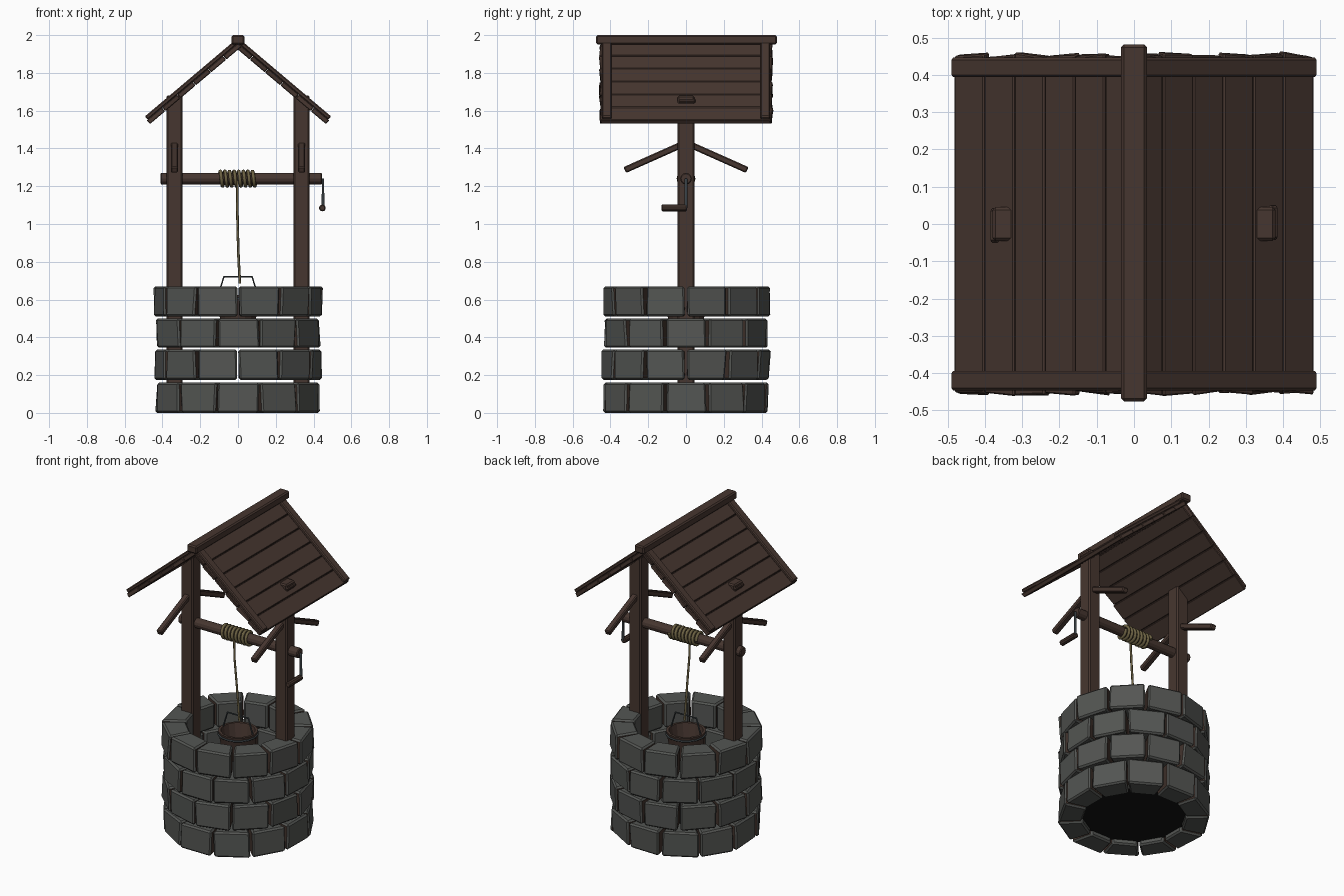
import bpy, bmesh, math, random
from mathutils import Matrix, Vector

if "Cube" in bpy.data.objects:
    bpy.data.objects.remove(bpy.data.objects["Cube"])

random.seed(4)


def material(name, rgb):
    m = bpy.data.materials.new(name)
    m.diffuse_color = (*rgb, 1)
    m.use_nodes = True
    m.node_tree.nodes["Principled BSDF"].inputs["Base Color"].default_value = m.diffuse_color
    return m


WOOD = material("dark wood", (0.062, 0.037, 0.029))
STONE = material("grey stone", (0.088, 0.092, 0.086))
DIRT = material("dirty joint", (0.055, 0.034, 0.026))
ROPE = material("olive rope", (0.15, 0.12, 0.055))
METAL = material("dark metal", (0.04, 0.05, 0.055))
WATER = material("black water", (0.006, 0.006, 0.006))


def finish(name, bm, *mats):
    bmesh.ops.recalc_face_normals(bm, faces=bm.faces)
    me = bpy.data.meshes.new(name)
    bm.to_mesh(me)
    bm.free()
    ob = bpy.data.objects.new(name, me)
    bpy.context.collection.objects.link(ob)
    for m in mats:
        me.materials.append(m)
    return ob


def bevel(bm, width):
    bmesh.ops.bevel(bm, geom=bm.edges[:], offset=width, segments=1,
                    affect='EDGES', clamp_overlap=True)


def box(name, center, size, mat=WOOD, matrix=Matrix(), chamfer=0.006, ragged=0):
    """Chamfered box; ragged moves the y ends of each corner at random."""
    bm = bmesh.new()
    bmesh.ops.create_cube(bm, size=1)
    for v in bm.verts:
        v.co = Vector(a * b for a, b in zip(v.co, size)) + Vector(center)
        if ragged:
            v.co.y += math.copysign(random.uniform(0, ragged), v.co.y)
    bevel(bm, chamfer)
    bm.transform(matrix)
    return finish(name, bm, mat)


def rod(name, a, b, radius, mat=WOOD, sides=10, chamfer=0.005):
    a, b = Vector(a), Vector(b)
    bm = bmesh.new()
    bmesh.ops.create_cone(bm, cap_ends=True, segments=sides, radius1=radius,
                          radius2=radius, depth=(b - a).length)
    caps = [e for e in bm.edges if abs(e.verts[0].co.z - e.verts[1].co.z) < 1e-5]
    bmesh.ops.bevel(bm, geom=caps, offset=chamfer, segments=1, affect='EDGES')
    q = (b - a).to_track_quat('Z', 'Y')
    bm.transform(Matrix.Translation((a + b) / 2) @ q.to_matrix().to_4x4())
    return finish(name, bm, mat)


def tube(name, points, radius, mat, res=1):
    cu = bpy.data.curves.new(name, 'CURVE')
    cu.dimensions = '3D'
    cu.bevel_depth = radius
    cu.bevel_resolution = res
    cu.use_fill_caps = True
    sp = cu.splines.new('POLY')
    sp.points.add(len(points) - 1)
    for p, co in zip(sp.points, points):
        p.co = (*co, 1)
    cu.materials.append(mat)
    ob = bpy.data.objects.new(name, cu)
    bpy.context.collection.objects.link(ob)
    return ob


# Stone wall: four staggered rows of twelve wedge stones
def stone_row(index, z0, z1, shift):
    row = bmesh.new()
    for i in range(12):
        mid = math.radians(-90 + shift + 30 * i)
        bm = bmesh.new()
        v = {}
        for side in (-1, 1):
            half = side * math.radians(15 - random.uniform(0.5, 1.3))
            for k, r in ((0, 0.305), (1, 0.45)):
                for t, z in ((0, z0), (1, z1)):
                    ang = mid + half + math.radians(random.uniform(-0.6, 0.6)) * k
                    rr = r + random.uniform(-0.012, 0.003) * k
                    v[side, k, t] = bm.verts.new((rr * math.cos(ang), rr * math.sin(ang), z))
        quad = lambda *keys: bm.faces.new([v[k] for k in keys])
        for s in (-1, 1):
            quad((s, 0, 0), (s, 1, 0), (s, 1, 1), (s, 0, 1)).material_index = 1
        for k in (0, 1):
            quad((-1, k, 0), (1, k, 0), (1, k, 1), (-1, k, 1))
            quad((-1, 0, k), (1, 0, k), (1, 1, k), (-1, 1, k))
        bmesh.ops.recalc_face_normals(bm, faces=bm.faces)
        bevel(bm, 0.01)
        tmp = bpy.data.meshes.new("stone_part")
        bm.to_mesh(tmp)
        bm.free()
        row.from_mesh(tmp)
        bpy.data.meshes.remove(tmp)
    finish(f"stone_row_{index}", row, STONE, DIRT)


for i, (z0, z1) in enumerate(((0, 0.16), (0.175, 0.335), (0.345, 0.5), (0.51, 0.67))):
    stone_row(i + 1, z0, z1, 15 * (i % 2))

# Water disc in the shaft
bm = bmesh.new()
bmesh.ops.create_circle(bm, cap_ends=True, segments=24, radius=0.315)
bm.transform(Matrix.Translation((0, 0, 0.03)))
finish("water", bm, WATER)

# Posts and slanted arms
for s, side in ((-1, "left"), (1, "right")):
    box(f"post_{side}", (s * 0.337, 0, 0.86), (0.085, 0.09, 1.64), chamfer=0.008)
    for d, end in ((-1, "front"), (1, "back")):
        slope = Matrix.Translation((s * 0.337, 0, 1.43)) @ Matrix.Rotation(
            -d * math.radians(24), 4, 'X')
        box(f"arm_{side}_{end}", (0, d * 0.18, 0), (0.038, 0.35, 0.034), matrix=slope)

# Roof: six planks, two end battens and a peg on each slope
pitch = math.radians(40.2)
for s, side in ((-1, "left"), (1, "right")):
    frame = (Matrix.Translation((0, 0, 1.985))
             @ Matrix.Rotation(0 if s > 0 else math.pi, 4, 'Z')
             @ Matrix.Rotation(pitch, 4, 'Y'))
    w = 0.106
    for i in range(6):
        box(f"roof_plank_{side}_{i + 1}", (0.015 + w * (i + 0.5), 0, -0.034),
            (w - 0.002, 0.89, 0.027), matrix=frame, chamfer=0.004, ragged=0.018)
    for d, end in ((-1, "front"), (1, "back")):
        box(f"roof_batten_{side}_{end}", (0.335, d * 0.42, -0.011), (0.62, 0.052, 0.024),
            matrix=frame)
    box(f"roof_peg_{side}", (0.5, 0.004, -0.015), (0.024, 0.09, 0.024), matrix=frame)
box("ridge_beam", (0, 0.003, 1.975), (0.07, 0.957, 0.05), chamfer=0.008)

# Windlass axle, crank arm and grip
rod("axle", (-0.41, 0, 1.24), (0.445, 0, 1.24), 0.031, sides=12)
tube("crank_arm", [(0.43, 0, 1.235), (0.45, 0, 1.235), (0.45, 0, 1.085)], 0.009, METAL)
rod("crank_grip", (0.447, 0.005, 1.085), (0.447, -0.13, 1.085), 0.018)

# Rope coil and hanging rope
turns, step = 8, 14
coil = []
for i in range(turns * step + 1):
    a = 2 * math.pi * i / step
    coil.append((-0.1 + 0.195 * i / (turns * step), 0.04 * math.cos(a), 1.24 + 0.04 * math.sin(a)))
tube("rope_coil", coil, 0.0095, ROPE)
tube("hanging_rope", [(-0.003, -0.035, 1.23), (-0.004, -0.03, 1.1), (-0.001, -0.015, 0.95),
                      (0.003, -0.005, 0.82), (0.01, 0, 0.685)], 0.007, ROPE)

# Bucket: open lathe shell with a wire handle
profile = [(0, 0.46), (0.088, 0.46), (0.118, 0.625), (0.102, 0.625), (0.078, 0.48), (0, 0.48)]
bm = bmesh.new()
vs = [bm.verts.new((r, 0, z)) for r, z in profile]
es = [bm.edges.new(p) for p in zip(vs, vs[1:])]
bmesh.ops.spin(bm, geom=vs + es, axis=(0, 0, 1), cent=(0, 0, 0), angle=2 * math.pi,
               steps=16, use_merge=True)
bmesh.ops.remove_doubles(bm, verts=bm.verts, dist=1e-4)
finish("bucket", bm, WOOD)
hoop = [(0.117 * math.cos(i * math.pi / 8), 0.117 * math.sin(i * math.pi / 8), 0.605)
        for i in range(17)]
tube("bucket_hoop", hoop, 0.006, METAL)
tube("bucket_handle", [(-0.112, 0, 0.6), (-0.075, 0, 0.72), (0.075, 0, 0.72), (0.112, 0, 0.6)],
     0.005, METAL)
